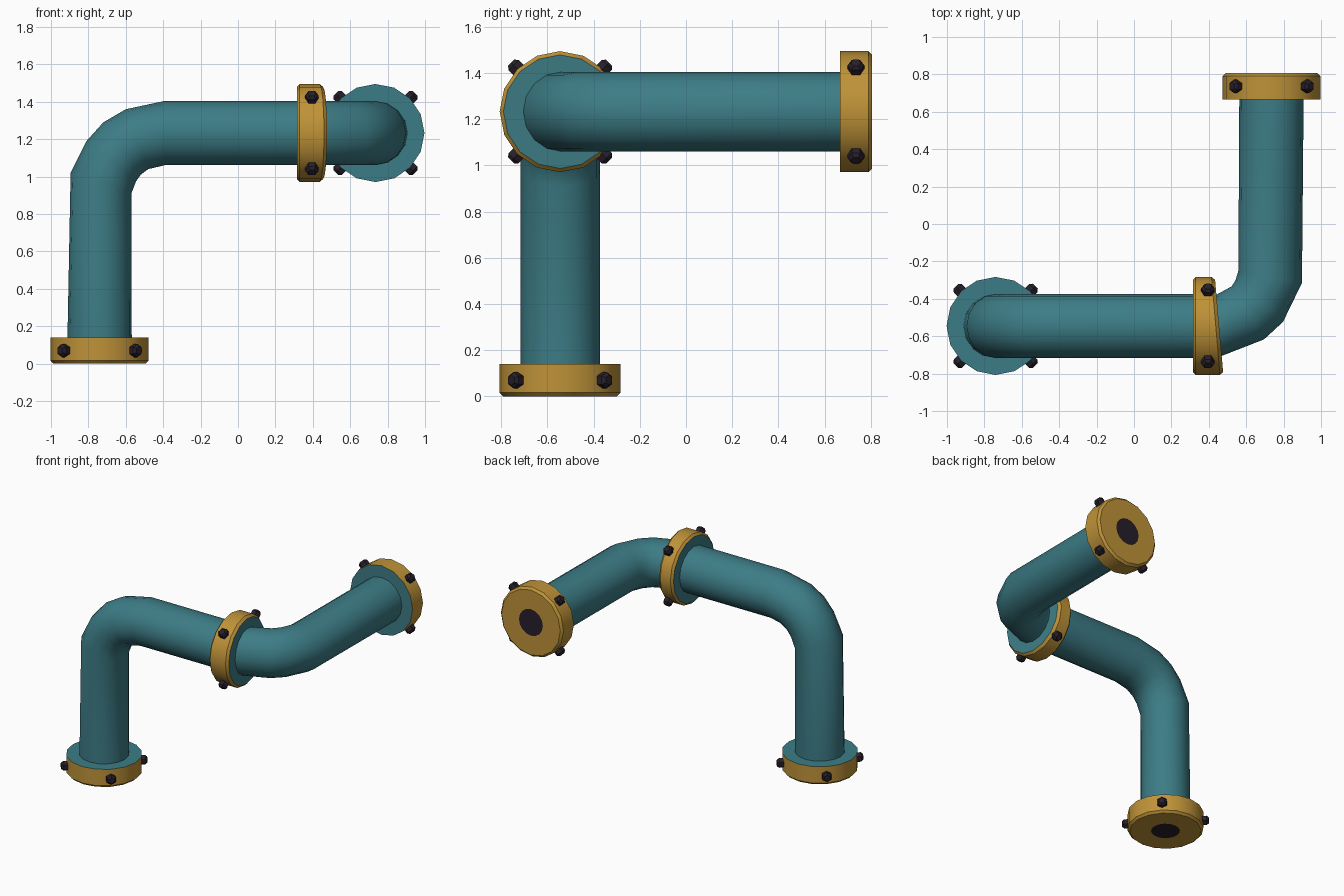
import bpy, bmesh, math
from mathutils import Vector

if "Cube" in bpy.data.objects:
    bpy.data.objects.remove(bpy.data.objects["Cube"])

X, Y, Z = Vector((1, 0, 0)), Vector((0, 1, 0)), Vector((0, 0, 1))
SIDES = 16
PIPE_R, FLANGE_R, RIM_R, BORE_R = 0.172, 0.262, 0.246, 0.1


def material(name, rgb):
    m = bpy.data.materials.new(name)
    m.use_nodes = True
    color = (*rgb, 1)
    m.diffuse_color = color
    m.node_tree.nodes["Principled BSDF"].inputs["Base Color"].default_value = color
    return m


teal = material("teal paint", (0.046, 0.202, 0.238))
gold = material("gold metal", (0.52, 0.29, 0.04))
dark = material("dark iron", (0.02, 0.014, 0.024))


def loft(name, rings, mats, bands=None, caps=(0, 0), sides=SIDES):
    """Skin a row of elliptical rings (centre, u axis, v axis)."""
    bm = bmesh.new()
    loops = []
    for c, u, v in rings:
        turn = [2 * math.pi * i / sides for i in range(sides)]
        loops.append([bm.verts.new(c + u * math.cos(a) + v * math.sin(a)) for a in turn])
    for k, (a, b) in enumerate(zip(loops, loops[1:])):
        for i in range(sides):
            j = (i + 1) % sides
            f = bm.faces.new((a[i], a[j], b[j], b[i]))
            f.material_index = bands[k] if bands else 0
    for loop, index in zip((loops[0], loops[-1]), caps):
        bm.faces.new(loop).material_index = index
    bmesh.ops.recalc_face_normals(bm, faces=bm.faces)
    mesh = bpy.data.meshes.new(name)
    bm.to_mesh(mesh)
    bm.free()
    for m in mats:
        mesh.materials.append(m)
    ob = bpy.data.objects.new(name, mesh)
    bpy.context.collection.objects.link(ob)
    bpy.ops.object.select_all(action="DESELECT")
    ob.select_set(True)
    bpy.context.view_layer.objects.active = ob
    bpy.ops.object.shade_smooth_by_angle(angle=math.radians(32))
    return ob


def pipe(name, pairs, side, place):
    """Tube through (outer, inner) wall points of a planar bend."""
    rings = []
    for outer, inner in pairs:
        o, i = place(*outer), place(*inner)
        rings.append(((o + i) / 2, (o - i) / 2, side * PIPE_R))
    return loft(name, rings, [teal])


def bolts(name, centre, u, v):
    """Four chamfered hex bolts around a flange rim."""
    axis = u.cross(v)
    for n, (a, b) in enumerate(((1, 1), (-1, 1), (-1, -1), (1, -1))):
        out = (u * a + v * b).normalized()
        across = axis.cross(out)
        profile = ((0.24, 0.036), (0.285, 0.036), (0.3, 0.022))
        rings = [(centre + out * d, axis * r, across * r) for d, r in profile]
        ob = loft(f"{name}_bolt_{n + 1}", rings, [dark], sides=6)
        ob.data.shade_flat()


def end_flange(name, face, inward, u, v):
    """Gold collar with a painted inner face and a dark bore."""
    profile = ((0, BORE_R), (0, RIM_R), (0.016, FLANGE_R), (0.14, FLANGE_R), (0.14, 0.15))
    rings = [(face + inward * h, u * r, v * r) for h, r in profile]
    loft(name, rings, [gold, teal, dark], (0, 0, 0, 1), (2, 1))
    bolts(name, face + inward * 0.07, u, v)


# Lower pipe: rises, then bends towards +x
pipe("lower_pipe", [
    ((-0.912, 0.13), (-0.568, 0.13)),
    ((-0.895, 1.02), (-0.57, 0.91)),
    ((-0.81, 1.19), (-0.545, 0.975)),
    ((-0.72, 1.29), (-0.52, 1.01)),
    ((-0.6, 1.36), (-0.48, 1.04)),
    ((-0.39, 1.405), (-0.39, 1.061)),
    ((0.33, 1.405), (0.33, 1.061)),
], Y, lambda a, b: Vector((a, -0.545, b)))

# Upper pipe: leaves the joint and bends towards the back
pipe("upper_pipe", [
    ((0.44, -0.712), (0.42, -0.377)),
    ((0.475, -0.703), (0.443, -0.377)),
    ((0.695, -0.617), (0.523, -0.333)),
    ((0.797, -0.523), (0.543, -0.3)),
    ((0.898, -0.315), (0.558, -0.25)),
    ((0.907, 0.68), (0.563, 0.68)),
], Z, lambda a, b: Vector((a, b, 1.233)))

# Flanges at both open ends
end_flange("base_flange", Vector((-0.74, -0.545, 0)), Z, X, Y)
end_flange("back_flange", Vector((0.735, 0.806, 1.233)), -Y, X, Z)

# Joint flange: square on one side, slightly tilted on the other
tilt = Y - X * 0.087
joint = [(0.315, 0.15, Y), (0.315, RIM_R, Y), (0.33, FLANGE_R, Y),
         (0.437, FLANGE_R, tilt), (0.455, RIM_R, tilt), (0.455, 0.15, tilt)]
loft("joint_flange",
     [(Vector((x, -0.545, 1.233)), u * r, Z * r) for x, r, u in joint],
     [gold, teal], (1, 0, 0, 0, 1), (1, 1))
bolts("joint_flange", Vector((0.395, -0.545, 1.233)), Y, Z)
